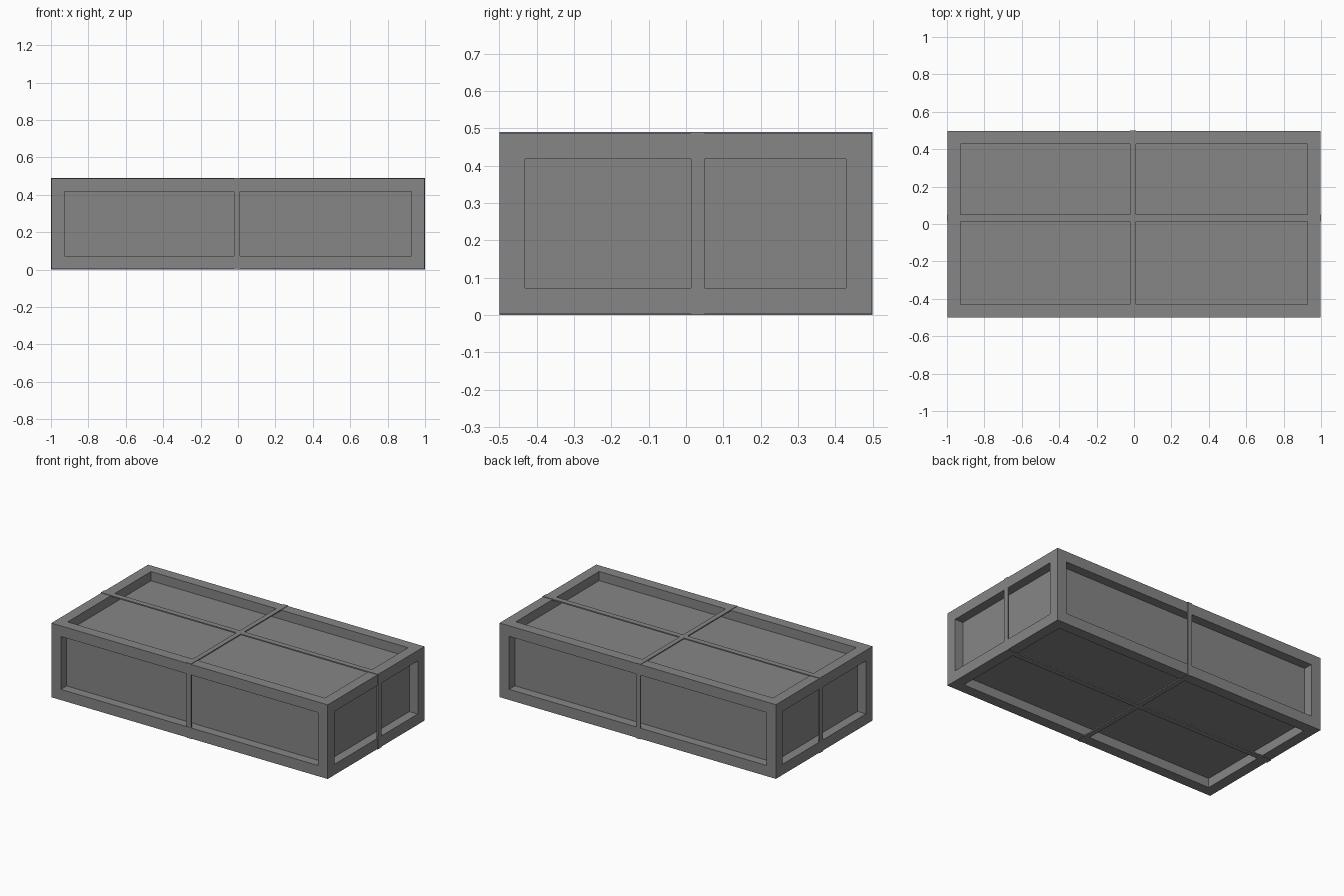
import bpy, bmesh
from mathutils import Vector

old = bpy.data.objects.get("Cube")
if old:
    bpy.data.objects.remove(old, do_unlink=True)

grey = bpy.data.materials.new("mid grey")
grey.use_nodes = True
colour = (0.24, 0.24, 0.24, 1)
grey.diffuse_color = colour
grey.node_tree.nodes["Principled BSDF"].inputs["Base Color"].default_value = colour


def make_object(name, bm):
    bmesh.ops.recalc_face_normals(bm, faces=bm.faces)
    mesh = bpy.data.meshes.new(name)
    bm.to_mesh(mesh)
    bm.free()
    mesh.materials.append(grey)
    obj = bpy.data.objects.new(name, mesh)
    bpy.context.collection.objects.link(obj)
    return obj


def box(lo, hi):
    bm = bmesh.new()
    bmesh.ops.create_cube(bm, size=1)
    lo, hi = Vector(lo), Vector(hi)
    for v in bm.verts:
        v.co = Vector(h if c > 0 else l for c, l, h in zip(v.co, lo, hi))
    return bm


# Crate body with a recessed panel on every side
bm = box((-0.998, -0.5, 0.003), (0.998, 0.498, 0.487))
panels = list(bm.faces)
bmesh.ops.inset_individual(bm, faces=panels, thickness=0.098)
bmesh.ops.inset_individual(bm, faces=panels, thickness=0, depth=-0.06)
make_object("crate_body", bm)


def strap(name, lo, hi, axis):
    """Thin closed band around the crate, open along the given axis."""
    bm = box(lo, hi)
    ends = [f for f in bm.faces if abs(f.normal[axis]) > 0.5]
    bmesh.ops.delete(bm, geom=ends, context='FACES')
    obj = make_object(name, bm)
    thick = obj.modifiers.new("thickness", 'SOLIDIFY')
    thick.thickness = 0.008
    thick.offset = -1
    thick.use_even_offset = True


# Straps running around the middle in both directions
strap("cross_strap", (-0.021, -0.499, 0), (0.011, 0.5, 0.49), 0)
strap("long_strap", (-1, 0.014, 0), (1, 0.05, 0.49), 1)
